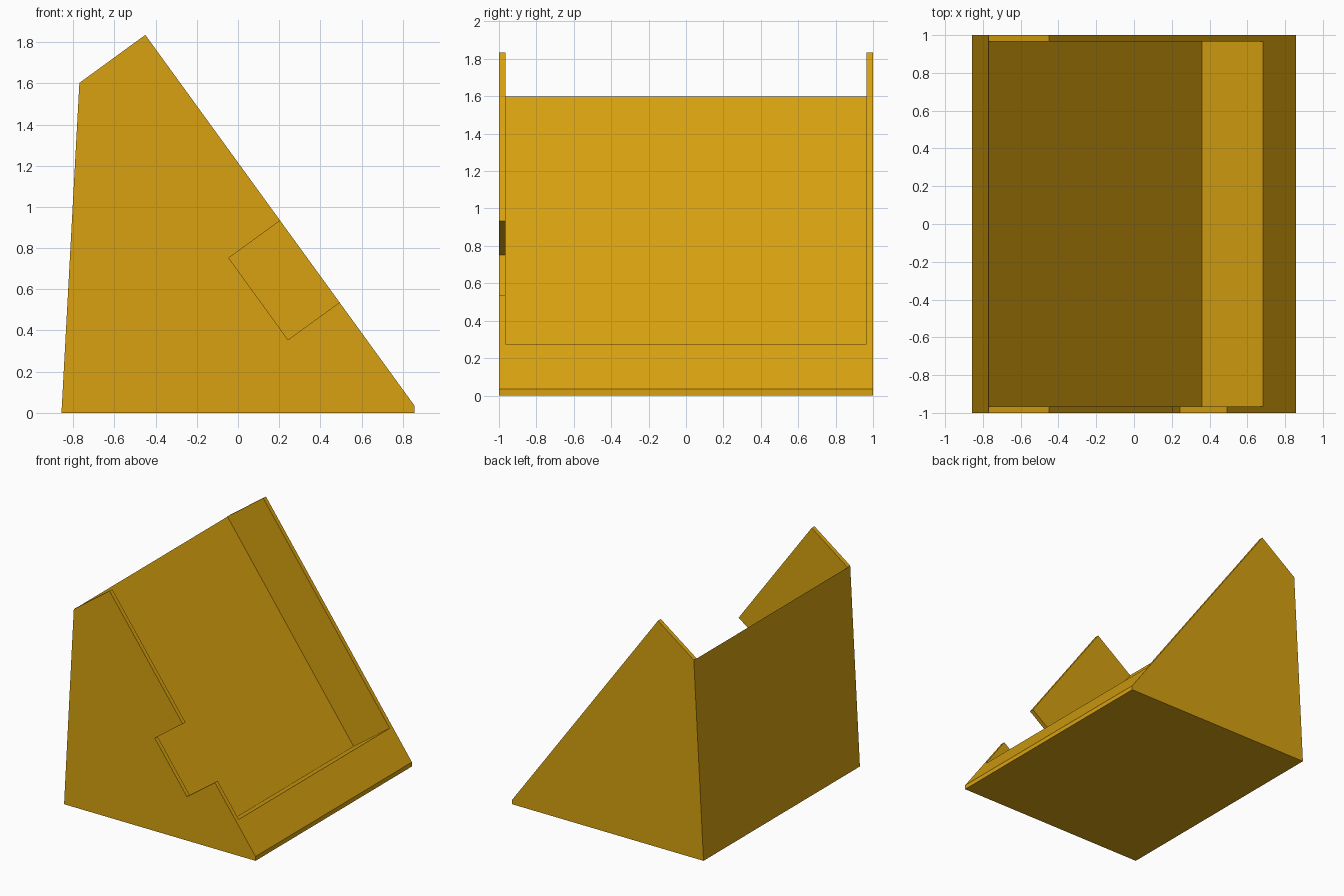
import bpy
import bmesh
from mathutils import Vector

if "Cube" in bpy.data.objects:
    bpy.data.objects.remove(bpy.data.objects["Cube"])

gold = bpy.data.materials.new("golden_yellow")
gold.diffuse_color = (0.68, 0.355, 0.005, 1)
gold.use_nodes = True
gold.node_tree.nodes["Principled BSDF"].inputs["Base Color"].default_value = gold.diffuse_color


def prism(name, profile, y0, y1):
    """Extrude an x-z outline along y."""
    bm = bmesh.new()
    face = bm.faces.new([bm.verts.new((p[0], y0, p[1])) for p in profile])
    ext = bmesh.ops.extrude_face_region(bm, geom=[face])
    moved = [v for v in ext["geom"] if isinstance(v, bmesh.types.BMVert)]
    bmesh.ops.translate(bm, verts=moved, vec=(0, y1 - y0, 0))
    bmesh.ops.recalc_face_normals(bm, faces=bm.faces[:])
    mesh = bpy.data.meshes.new(name)
    bm.to_mesh(mesh)
    bm.free()
    mesh.materials.append(gold)
    obj = bpy.data.objects.new(name, mesh)
    bpy.context.collection.objects.link(obj)
    return obj


def cut(body, cutter):
    mod = body.modifiers.new(cutter.name, 'BOOLEAN')
    mod.operation = 'DIFFERENCE'
    mod.solver = 'EXACT'
    mod.object = cutter
    cutter.hide_render = True
    cutter.display_type = 'WIRE'


# Directions of the sloping face: down along it, and straight out of it
toe, peak = Vector((0.857, 0.035)), Vector((-0.45, 1.835))
down = (toe - peak).normalized()
out = Vector((-down.y, down.x))

# Sloping wedge body
body = prism("wedge_body", [(-0.857, 0), (0.857, 0), toe, peak, (-0.77, 1.602)], -1, 1)

# Wide tray pocket, open at the top, leaving thin side walls and a toe ledge
top, bottom = Vector((-0.77, 1.6)), Vector((0.36, 0.042))
pocket = prism("pocket_cutter",
               [top - down * 0.3, bottom, bottom + out * 0.7, top - down * 0.3 + out * 0.7],
               -0.965, 0.965)
cut(body, pocket)

# Rectangular notch in the front side wall
a, b = Vector((-0.045, 0.752)), Vector((0.243, 0.355))
notch = prism("notch_cutter", [a, b, b + out * 0.5, a + out * 0.5], -1.1, -0.9)
cut(body, notch)
